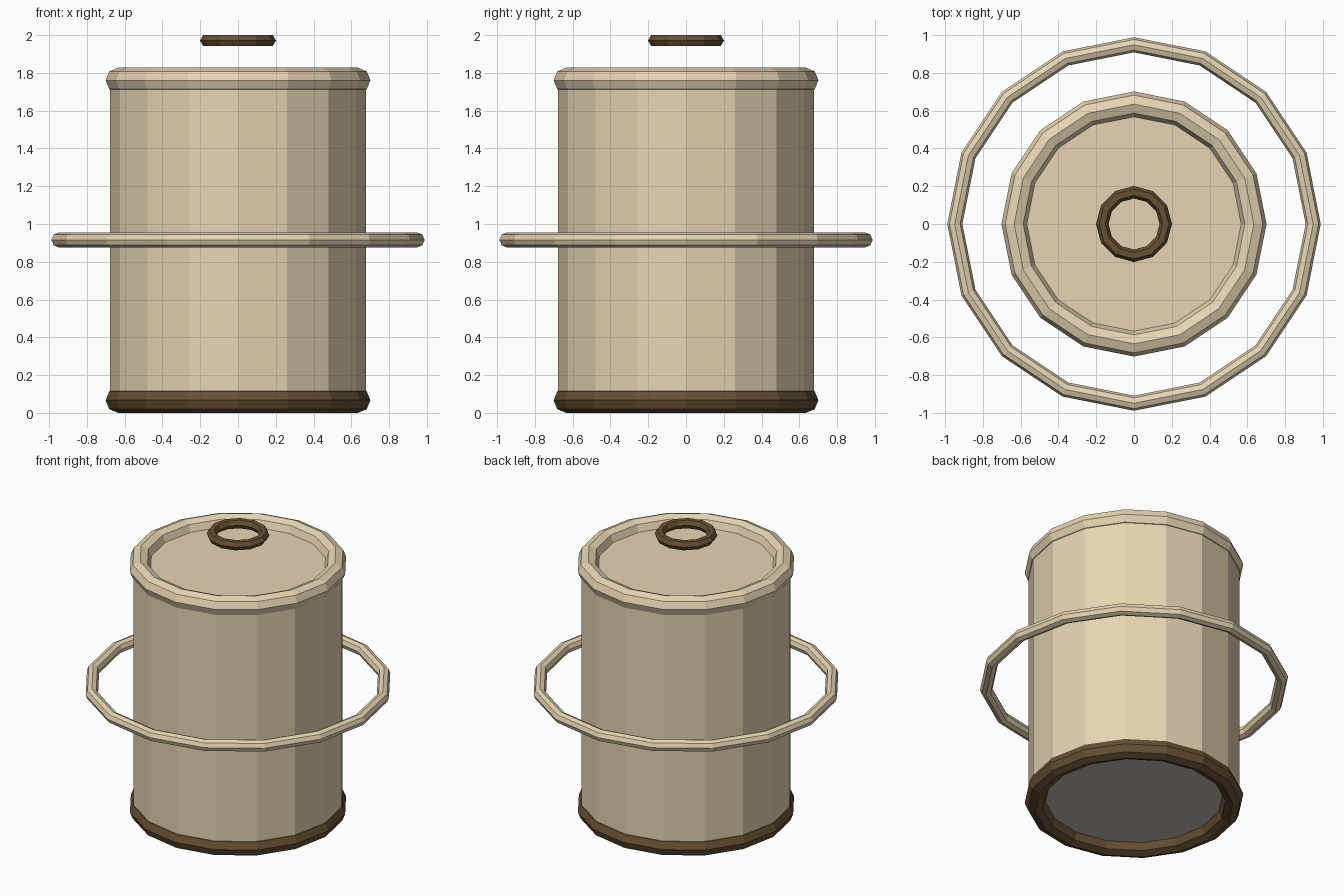
import bpy, bmesh
from math import cos, sin, tau

cube = bpy.data.objects.get("Cube")
if cube:
    bpy.data.objects.remove(cube, do_unlink=True)


def material(name, rgb):
    mat = bpy.data.materials.new(name)
    mat.use_nodes = True
    mat.diffuse_color = (*rgb, 1)
    mat.node_tree.nodes["Principled BSDF"].inputs["Base Color"].default_value = (*rgb, 1)
    return mat


beige = material("beige", (0.79, 0.665, 0.45))
brown = material("dark_brown", (0.135, 0.081, 0.034))
grey = material("base_grey", (0.57, 0.51, 0.43))


def add_object(name, bm, *mats):
    bmesh.ops.recalc_face_normals(bm, faces=bm.faces)
    mesh = bpy.data.meshes.new(name)
    bm.to_mesh(mesh)
    bm.free()
    for mat in mats:
        mesh.materials.append(mat)
    obj = bpy.data.objects.new(name, mesh)
    bpy.context.collection.objects.link(obj)
    return obj


def ring(name, major, minor, z, sides, section, mat):
    """Flat-faced horizontal torus with a vertex on the outer equator."""
    bm = bmesh.new()
    grid = []
    for i in range(sides):
        a = tau * i / sides
        loop = []
        for j in range(section):
            b = tau * j / section
            r = major + minor * cos(b)
            loop.append(bm.verts.new((r * cos(a), r * sin(a), z + minor * sin(b))))
        grid.append(loop)
    for i in range(sides):
        here, after = grid[i], grid[(i + 1) % sides]
        for j in range(section):
            k = (j + 1) % section
            bm.faces.new((here[j], after[j], after[k], here[k]))
    return add_object(name, bm, mat)


# Body: capped 16-sided drum with a grey underside
low, high, radius = 0.067, 1.761, 0.677
bm = bmesh.new()
bottom = [bm.verts.new((radius * cos(tau * i / 16), radius * sin(tau * i / 16), low))
          for i in range(16)]
base = bm.faces.new(bottom)
wall = bmesh.ops.extrude_face_region(bm, geom=[base], use_keep_orig=True)
top = [v for v in wall["geom"] if isinstance(v, bmesh.types.BMVert)]
bmesh.ops.translate(bm, verts=top, vec=(0, 0, high - low))
bmesh.ops.recalc_face_normals(bm, faces=bm.faces)
for face in bm.faces:
    face.material_index = 1 if face.normal.z < -0.5 else 0
add_object("body", bm, beige, grey)

# Rims at both ends of the body
ring("top_rim", 0.634, 0.067, high, 16, 8, beige)
ring("bottom_rim", 0.634, 0.067, low, 16, 8, brown)

# Free hoop around the middle and the small ring above the lid
ring("middle_hoop", 0.948, 0.04, 0.916, 16, 8, beige)
ring("lid_ring", 0.168, 0.033, 1.9714, 12, 6, brown)
